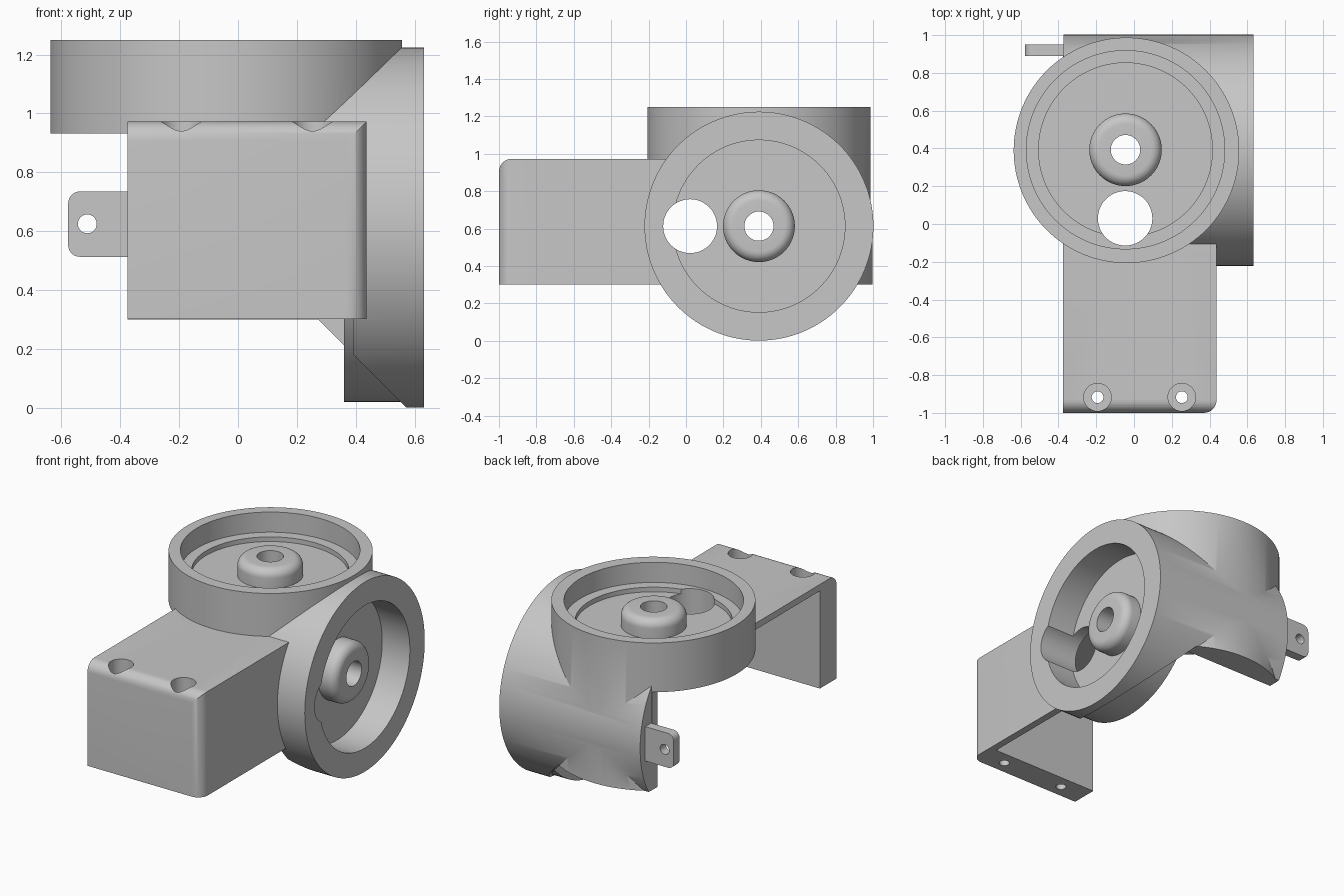
import bpy, bmesh
from mathutils import Matrix, Vector

cube = bpy.data.objects.get("Cube")
if cube:
    bpy.data.objects.remove(cube, do_unlink=True)

# Shared centre lines of the two crossing cups
CX, CY, CZ = -0.04, 0.39, 0.613

grey = bpy.data.materials.new("plain_grey")
grey.use_nodes = True
colour = (0.57, 0.57, 0.57, 1)
grey.diffuse_color = colour
grey.node_tree.nodes["Principled BSDF"].inputs["Base Color"].default_value = colour

# Exact axis swaps that lay an upright cylinder along each axis
TURN = {"Z": Matrix(((1, 0, 0), (0, 1, 0), (0, 0, 1))),
        "X": Matrix(((0, 0, 1), (1, 0, 0), (0, 1, 0))),
        "Y": Matrix(((0, 1, 0), (0, 0, 1), (1, 0, 0)))}


def finish(name, bm):
    bmesh.ops.recalc_face_normals(bm, faces=bm.faces)
    mesh = bpy.data.meshes.new(name)
    bm.to_mesh(mesh)
    bm.free()
    mesh.materials.append(grey)
    ob = bpy.data.objects.new(name, mesh)
    bpy.context.collection.objects.link(ob)
    return ob


def round_edges(bm, rule, radius, segments=8):
    edges = [e for e in bm.edges if rule(e.verts[0].co, e.verts[1].co)]
    bmesh.ops.bevel(bm, geom=edges, offset=radius, segments=segments,
                    profile=0.5, affect='EDGES')


def cylinder(name, axis, centre, radius, low, high, fillet=0, sides=128):
    """Cylinder along Z, X or Y; centre gives the two other coordinates."""
    bm = bmesh.new()
    bmesh.ops.create_cone(bm, cap_ends=True, segments=sides, radius1=radius,
                          radius2=radius, depth=high - low)
    if fillet:
        round_edges(bm, lambda a, b: a.z > 0 and b.z > 0, fillet)
    a, b = centre
    mid = (low + high) / 2
    place = Vector({"Z": (a, b, mid), "X": (mid, a, b), "Y": (a, mid, b)}[axis])
    for v in bm.verts:
        v.co = TURN[axis] @ v.co + place
    return finish(name, bm)


def block(name, low, high, rule=None, radius=0):
    bm = bmesh.new()
    bmesh.ops.create_cube(bm, size=1)
    low, high = Vector(low), Vector(high)
    for v in bm.verts:
        v.co = (low + high) / 2 + v.co * (high - low)
    if rule:
        round_edges(bm, rule, radius)
    return finish(name, bm)


def volume(mesh):
    bm = bmesh.new()
    bm.from_mesh(mesh)
    result = bm.calc_volume(signed=True)
    bm.free()
    return result


def combine(target, operation, *others):
    """Boolean each part in turn, using the first solver with a sound volume."""
    sign = 1 if operation == 'UNION' else -1
    for other in others:
        before, limit = volume(target.data), volume(other.data) * 1.01
        mod = target.modifiers.new("combine", 'BOOLEAN')
        mod.operation = operation
        mod.object = other
        for solver, own in (('MANIFOLD', False), ('EXACT', False), ('EXACT', True)):
            mod.solver = solver
            mod.use_self = own
            graph = bpy.context.evaluated_depsgraph_get()
            graph.update()
            mesh = bpy.data.meshes.new_from_object(target.evaluated_get(graph))
            if 1e-6 < sign * (volume(mesh) - before) < limit:
                break
        target.modifiers.remove(mod)
        target.data = mesh
        bpy.data.objects.remove(other, do_unlink=True)


# Crossing barrels, with the upright one rising into the top cup, and the box
body = cylinder("bracket_body", "X", (CY, CZ), 0.612, -0.374, 0.632)


def box_edge(a, b):
    front = a.y < -0.9 and b.y < -0.9
    return front and (min(a.z, b.z) > 0.9 or min(a.x, b.x) > 0.4)


combine(body, 'UNION',
        cylinder("top_cup", "Z", (CX, CY), 0.597, 0.55, 1.25),
        cylinder("lower_barrel", "Z", (CX, CY), 0.608, 0.2, 0.6),
        block("front_box", (-0.375, -1, 0.301), (0.437, 0.3, 0.973), box_edge, 0.068))

# Trim below along a mitre, trim the open side flat and hollow the inside
mitre = block("mitre_cutter", (-1, -0.3, -0.1), (0.273, 1.2, 0.3))
for v in mitre.data.vertices:
    if v.co.x > 0 and v.co.z < 0:
        v.co.x += 0.4
combine(body, 'DIFFERENCE', mitre,
        block("side_cutter", (-1, -1.2, -0.2), (-0.376, 1.2, 0.932)),
        block("main_cavity", (-0.6, -0.83, 0.15), (0.39, 0.83, 0.931)))

# Side cup backing
combine(body, 'UNION',
        cylinder("side_cup", "X", (CY, CZ), 0.594, 0.36, 0.625))

# Stepped recess, boss and holes for each cup: axis, centre, ledge, port centre
cups = [("X", (CY, CZ), 0.465, (0.022, CZ)),
        ("Z", (CX - 0.005, CY + 0.003), 1.12, (-0.047, 0.03))]
for axis, centre, ledge, port in cups:
    combine(body, 'DIFFERENCE',
            cylinder("cup_recess", axis, centre, 0.525, ledge, 1.5),
            cylinder("floor_recess", axis, centre, 0.46, ledge - 0.03, 1.45))
for axis, centre, ledge, port in cups:
    combine(body, 'UNION',
            cylinder("boss", axis, centre, 0.192, ledge - 0.08, ledge + 0.09, 0.055, 64))
    combine(body, 'DIFFERENCE',
            cylinder("boss_hole", axis, centre, 0.078, -0.5, 1.5, 0, 48),
            cylinder("port_hole", axis, port, 0.144, -0.5, 1.5, 0, 64))

# Counterbored screw holes in the front wall
for x in (-0.193, 0.253):
    combine(body, 'DIFFERENCE',
            cylinder("screw_head_bore", "Z", (x, -0.917), 0.073, 0.87, 1.2, 0, 48),
            cylinder("screw_hole", "Z", (x, -0.917), 0.031, 0, 1.2, 0, 32))

# Side tab
tab = block("side_tab", (-0.577, 0.89, 0.513), (-0.36, 0.95, 0.735),
            lambda a, b: a.x < -0.5 and b.x < -0.5 and abs(a.z - b.z) < 0.01, 0.04)
combine(tab, 'DIFFERENCE',
        cylinder("tab_hole", "Y", (-0.512, 0.625), 0.032, 0.8, 1.1, 0, 32))

for ob in (body, tab):
    bpy.ops.object.select_all(action='DESELECT')
    ob.select_set(True)
    bpy.context.view_layer.objects.active = ob
    bpy.ops.object.shade_smooth_by_angle(angle=0.5)
